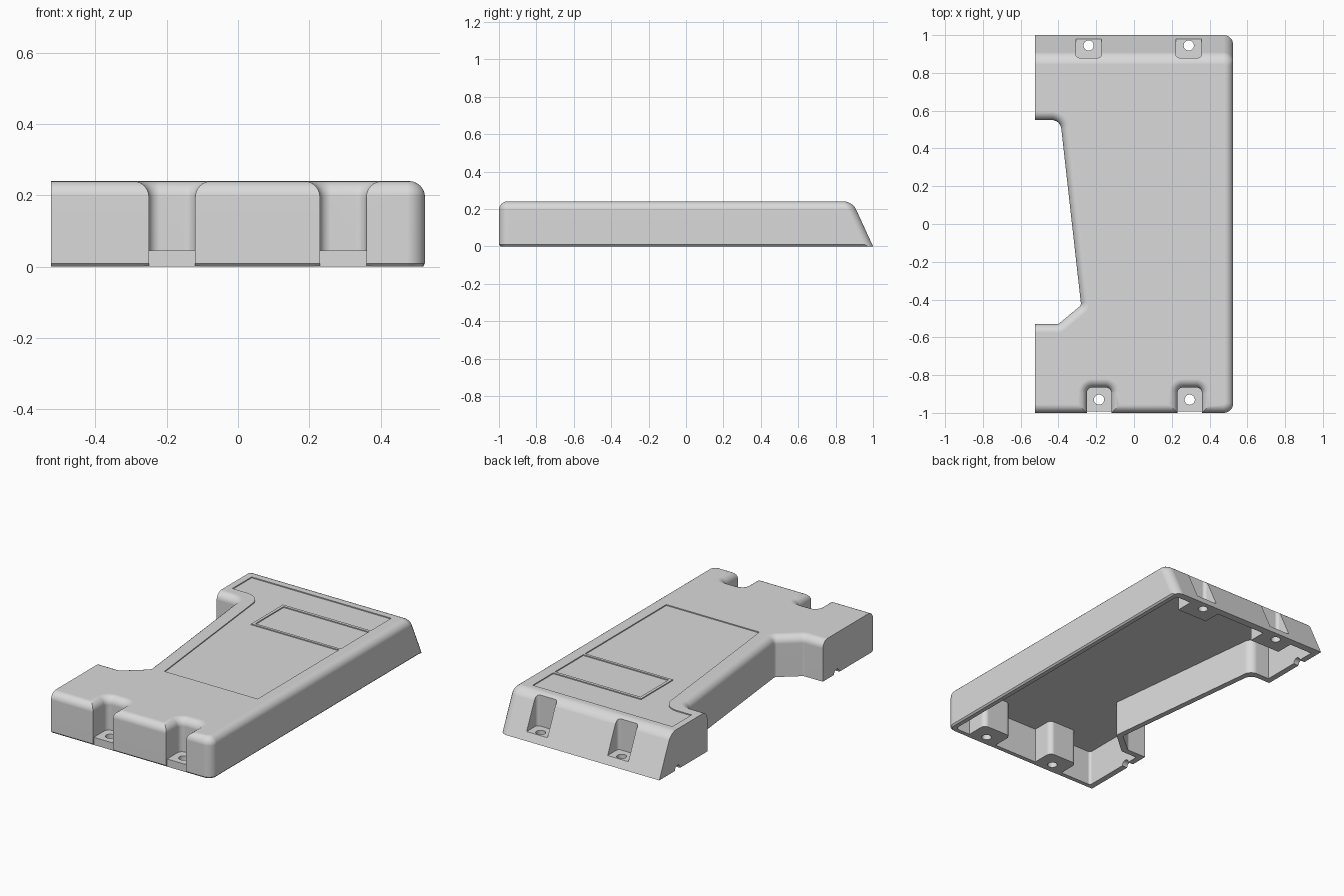
import bpy, bmesh
from math import radians, tan
from mathutils import Vector

cube = bpy.data.objects.get("Cube")
if cube:
    bpy.data.objects.remove(cube, do_unlink=True)

HEIGHT, SLOPE = 0.24, 0.46
FRONT_SCREWS, BACK_SCREWS = (-0.185, 0.295), (-0.24, 0.29)
GREY = (0.7, 0.7, 0.7, 1)

grey = bpy.data.materials.new("light_grey")
grey.use_nodes = True
grey.diffuse_color = GREY
grey.node_tree.nodes["Principled BSDF"].inputs["Base Color"].default_value = GREY


def rounded(points, steps=6):
    """Turn (x, y, radius) corners into an outline with true arcs."""
    out = []
    for i, (x, y, r) in enumerate(points):
        p = Vector((x, y))
        if not r:
            out.append(p)
            continue
        a = (Vector(points[i - 1][:2]) - p).normalized()
        b = (Vector(points[(i + 1) % len(points)][:2]) - p).normalized()
        reach = r / tan(a.angle(b) / 2)
        centre = p + (a + b).normalized() * (reach ** 2 + r ** 2) ** 0.5
        start, end = p + a * reach - centre, p + b * reach - centre
        for k in range(steps + 1):
            spoke = start.lerp(end, k / steps).normalized()
            out.append(centre + spoke * r)
    return out


def prism(name, points, z0, z1, slope=0.0):
    """Extrude an outline; its back edge leans forward by the slope."""
    bm = bmesh.new()
    rings = []
    for z in (z0, z1):
        rings.append([bm.verts.new((p.x, p.y - (slope * z if p.y > 0.9 else 0), z)) for p in points])
    low, high = rings
    bm.faces.new(low[::-1])
    bm.faces.new(high)
    for i in range(len(points)):
        j = (i + 1) % len(points)
        bm.faces.new((low[i], low[j], high[j], high[i]))
    bmesh.ops.recalc_face_normals(bm, faces=bm.faces)
    mesh = bpy.data.meshes.new(name)
    bm.to_mesh(mesh)
    bm.free()
    mesh.materials.append(grey)
    obj = bpy.data.objects.new(name, mesh)
    bpy.context.collection.objects.link(obj)
    return obj


def rectangle(x0, x1, y0, y1, r=0):
    return rounded([(x0, y0, r), (x1, y0, r), (x1, y1, r), (x0, y1, r)])


def cylinder(name, centre, radius, depth, tilt=0):
    bpy.ops.mesh.primitive_cylinder_add(vertices=32, radius=radius, depth=depth, location=centre,
                                        rotation=(0, radians(tilt), 0))
    obj = bpy.context.object
    obj.name = name
    obj.data.materials.append(grey)
    return obj


def combine(target, tool, operation="DIFFERENCE"):
    tool.hide_render = True
    mod = target.modifiers.new("combine", "BOOLEAN")
    mod.object, mod.operation, mod.solver = tool, operation, "EXACT"
    bpy.context.view_layer.objects.active = target
    bpy.ops.object.modifier_apply(modifier=mod.name)
    bpy.data.objects.remove(tool, do_unlink=True)


def notches(centres, half, y_edge, y_deep, r):
    """Rectangular bites along one end, listed in the order of the centres."""
    out = []
    for c in centres:
        out += [(c - half, y_edge, 0), (c - half, y_deep, r), (c + half, y_deep, r), (c + half, y_edge, 0)]
    return out


# Outer body with the side recess and the front screw bays in its outline
outline = [(-0.525, -1, 0), *notches(FRONT_SCREWS, 0.065, -1, -0.865, 0.03),
           (0.525, -1, 0.05), (0.525, 1, 0.05), (-0.525, 1, 0), (-0.525, 0.55, 0),
           (-0.39, 0.55, 0.05), (-0.28, -0.43, 0.02), (-0.4, -0.53, 0.02), (-0.525, -0.53, 0)]
shell = prism("cover_shell", rounded(outline), 0, HEIGHT, SLOPE)

# Round the top rim and chamfer the lower rim, leaving the flat joining side sharp
bm = bmesh.new()
bm.from_mesh(shell.data)


def rim(z, keep):
    return [e for e in bm.edges if all(abs(v.co.z - z) < 1e-4 for v in e.verts)
            and not all(v.co.x < -0.524 for v in e.verts)
            and all(keep(v.co) for v in e.verts)]


bmesh.ops.bevel(bm, geom=rim(HEIGHT, lambda c: True), offset=0.045, offset_type="OFFSET",
                segments=6, profile=0.5, affect="EDGES", clamp_overlap=False)
bmesh.ops.bevel(bm, geom=rim(0, lambda c: c.y < -0.999 or (c.x > 0.47 and c.y < 0.96)), offset=0.009,
                offset_type="OFFSET", segments=1, profile=0.5, affect="EDGES", clamp_overlap=False)
bmesh.ops.recalc_face_normals(bm, faces=bm.faces)
bm.to_mesh(shell.data)
bm.free()

# Floors of the front screw bays
for c in FRONT_SCREWS:
    combine(shell, prism("screw_tab", rectangle(c - 0.08, c + 0.08, -0.992, -0.85), 0, 0.045), "UNION")

# Hollow inside, with bosses left around every screw bay
back_bosses = notches(BACK_SCREWS, 0.1, 0.955, 0.85, 0)[::-1]
inside = [(-0.49, -0.965, 0.015), *notches(FRONT_SCREWS, 0.095, -0.965, -0.835, 0.03),
          (0.49, -0.965, 0.02), (0.49, 0.955, 0.02), *back_bosses, (-0.49, 0.955, 0),
          (-0.49, 0.585, 0), (-0.36, 0.585, 0.05), (-0.245, -0.445, 0.02),
          (-0.385, -0.565, 0.02), (-0.49, -0.565, 0)]
combine(shell, prism("cavity", rounded(inside), -0.02, 0.21, SLOPE))

# Back screw bays and all screw holes
for c in BACK_SCREWS:
    combine(shell, prism("back_bay", rectangle(c - 0.068, c + 0.068, 0.88, 1.1, 0.018), 0.045, 0.4))
for centres, y in ((FRONT_SCREWS, -0.93), (BACK_SCREWS, 0.945)):
    for c in centres:
        combine(shell, cylinder("screw_hole", (c, y, 0), 0.027, 0.2))

# Small cable openings under the joining side
for y in (0.83, -0.66):
    combine(shell, cylinder("cable_opening", (-0.51, y, 0), 0.025, 0.1, tilt=90))

# Shallow label recesses on the top face
label = [(-0.485, 0.82, 0), (-0.485, 0.64, 0), (-0.298, 0.64, 0.1), (-0.18, -0.43, 0), (0.43, -0.43, 0),
         (0.43, 0.33, 0), (-0.145, 0.33, 0), (-0.145, 0.628, 0), (0.43, 0.628, 0), (0.43, 0.82, 0)]
for points in (rounded(label), rectangle(-0.128, 0.43, 0.346, 0.61)):
    combine(shell, prism("label_recess", points, HEIGHT - 0.006, HEIGHT + 0.05))

# Smooth the fillets and keep the flats flat
bpy.ops.object.select_all(action="DESELECT")
shell.select_set(True)
bpy.context.view_layer.objects.active = shell
bpy.ops.object.shade_smooth_by_angle(angle=radians(30))
weighted = shell.modifiers.new("flat_faces", "WEIGHTED_NORMAL")
weighted.keep_sharp = True
